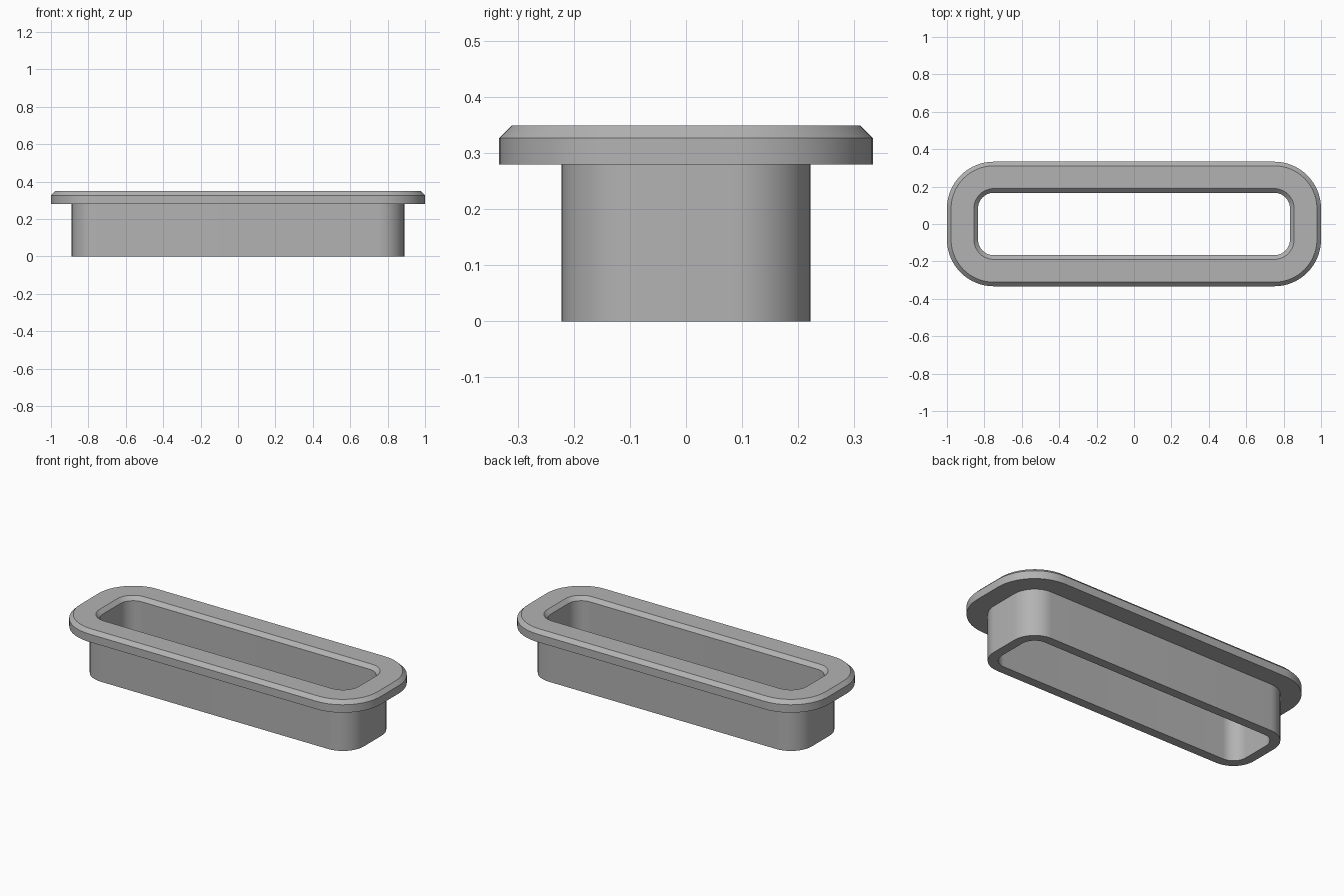
import bpy, bmesh, math

if "Cube" in bpy.data.objects:
    bpy.data.objects.remove(bpy.data.objects["Cube"])

CORE_X, CORE_Y = 0.75, 0.083   # centres shared by all the rounded corners
STEPS = 16                     # segments per corner

# Wall section as (offset from corner centres, height), closed loop
SECTION = [
    (0.139, 0.0), (0.139, 0.28),                # outer sleeve wall
    (0.25, 0.28), (0.25, 0.327),                # flange underside and edge
    (0.228, 0.349), (0.106, 0.349),             # outer chamfer and top face
    (0.084, 0.327), (0.084, 0.0),               # inner chamfer and bore
]


def ring(bm, radius, z):
    """Rounded rectangle of vertices at one height."""
    verts = []
    for q, (sx, sy) in enumerate([(1, 1), (-1, 1), (-1, -1), (1, -1)]):
        for i in range(STEPS + 1):
            a = (q + i / STEPS) * math.pi / 2
            verts.append(bm.verts.new((sx * CORE_X + radius * math.cos(a),
                                       sy * CORE_Y + radius * math.sin(a), z)))
    return verts


# Flanged sleeve: sweep the section around the rounded rectangle
bm = bmesh.new()
rings = [ring(bm, r, z) for r, z in SECTION]
for k, low in enumerate(rings):
    high = rings[(k + 1) % len(rings)]
    for i in range(len(low)):
        j = (i + 1) % len(low)
        bm.faces.new((low[i], low[j], high[j], high[i]))
bmesh.ops.recalc_face_normals(bm, faces=bm.faces)
mesh = bpy.data.meshes.new("flanged_sleeve")
bm.to_mesh(mesh)
bm.free()

grey = bpy.data.materials.new("plain grey")
grey.diffuse_color = (0.45, 0.45, 0.45, 1)
grey.use_nodes = True
grey.node_tree.nodes["Principled BSDF"].inputs["Base Color"].default_value = grey.diffuse_color
mesh.materials.append(grey)

sleeve = bpy.data.objects.new("flanged_sleeve", mesh)
bpy.context.collection.objects.link(sleeve)
bpy.context.view_layer.objects.active = sleeve
sleeve.select_set(True)
bpy.ops.object.shade_smooth_by_angle(angle=math.radians(30))
